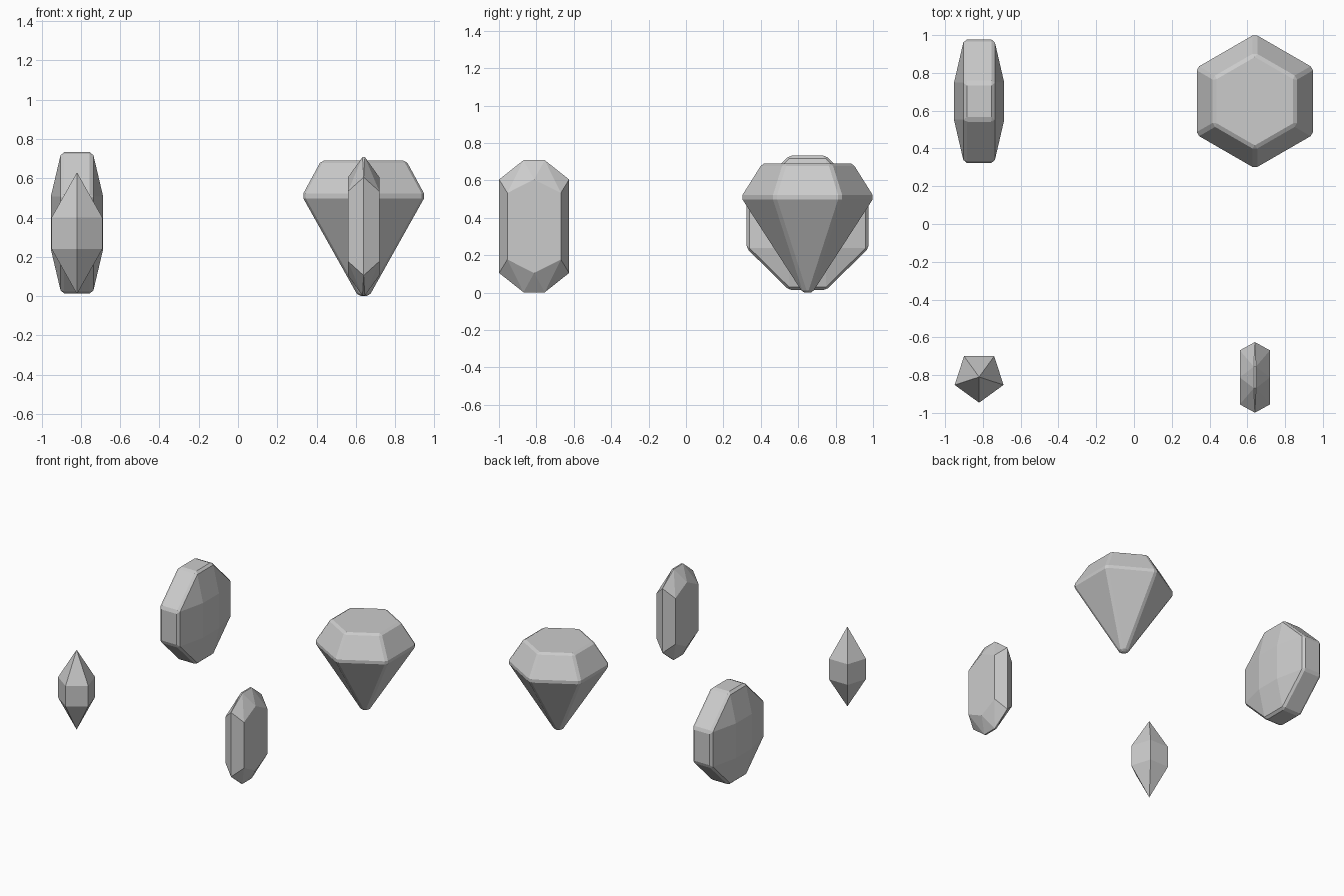
import bpy, bmesh
from math import sin, cos, pi, radians

if "Cube" in bpy.data.objects:
    bpy.data.objects.remove(bpy.data.objects["Cube"])


def hull_gem(name, points, location, bevel=0.0):
    """Faceted solid wrapped around its corner points, optionally chamfered."""
    bm = bmesh.new()
    for p in points:
        bm.verts.new(p)
    bmesh.ops.convex_hull(bm, input=bm.verts)
    bmesh.ops.dissolve_limit(bm, angle_limit=radians(1.5), verts=bm.verts, edges=bm.edges)
    bmesh.ops.recalc_face_normals(bm, faces=bm.faces)
    mesh = bpy.data.meshes.new(name)
    bm.to_mesh(mesh)
    bm.free()
    obj = bpy.data.objects.new(name, mesh)
    obj.location = location
    bpy.context.collection.objects.link(obj)
    if bevel:
        mod = obj.modifiers.new("chamfer", 'BEVEL')
        mod.width = bevel
        mod.segments = 1
        mod.limit_method = 'ANGLE'
        mod.angle_limit = radians(30)
    return obj


def ring(sides, radius, z, start=-pi / 2):
    return [(radius * cos(start + 2 * pi * i / sides),
             radius * sin(start + 2 * pi * i / sides), z) for i in range(sides)]


def mirrored(points):
    """All sign combinations of each point."""
    return list({(x * a, y * b, z * c) for x, y, z in points
                 for a in (1, -1) for b in (1, -1) for c in (1, -1)})


# Hexagonal brilliant: culet, girdle, table
hull_gem("brilliant_gem",
         ring(6, 0.033, 0.0) + ring(6, 0.363, 0.51) + ring(6, 0.25, 0.69),
         (0.64, 0.65, 0), 0.014)

# Five-sided double-pointed crystal
hull_gem("pointed_crystal",
         [(0, 0, 0.01), (0, 0, 0.63)] + ring(5, 0.136, 0.24) + ring(5, 0.136, 0.40),
         (-0.82, -0.81, 0))

# Octagonal disc gem: square tables on both sides, thick octagonal rim
hull_gem("octagon_gem",
         mirrored([(0.133, 0.098, 0.135), (0.08, 0.098, 0.36), (0.08, 0.327, 0.135)]),
         (-0.82, 0.65, 0.373), 0.015)

# Slim upright gem: long hexagonal tables inside an eight-cornered edge
hull_gem("slim_gem",
         mirrored([(0.08, 0, 0.25), (0.08, 0.143, 0.178),
                   (0, 0.187, 0.25), (0.006, 0.057, 0.353)]),
         (0.64, -0.812, 0.355))
